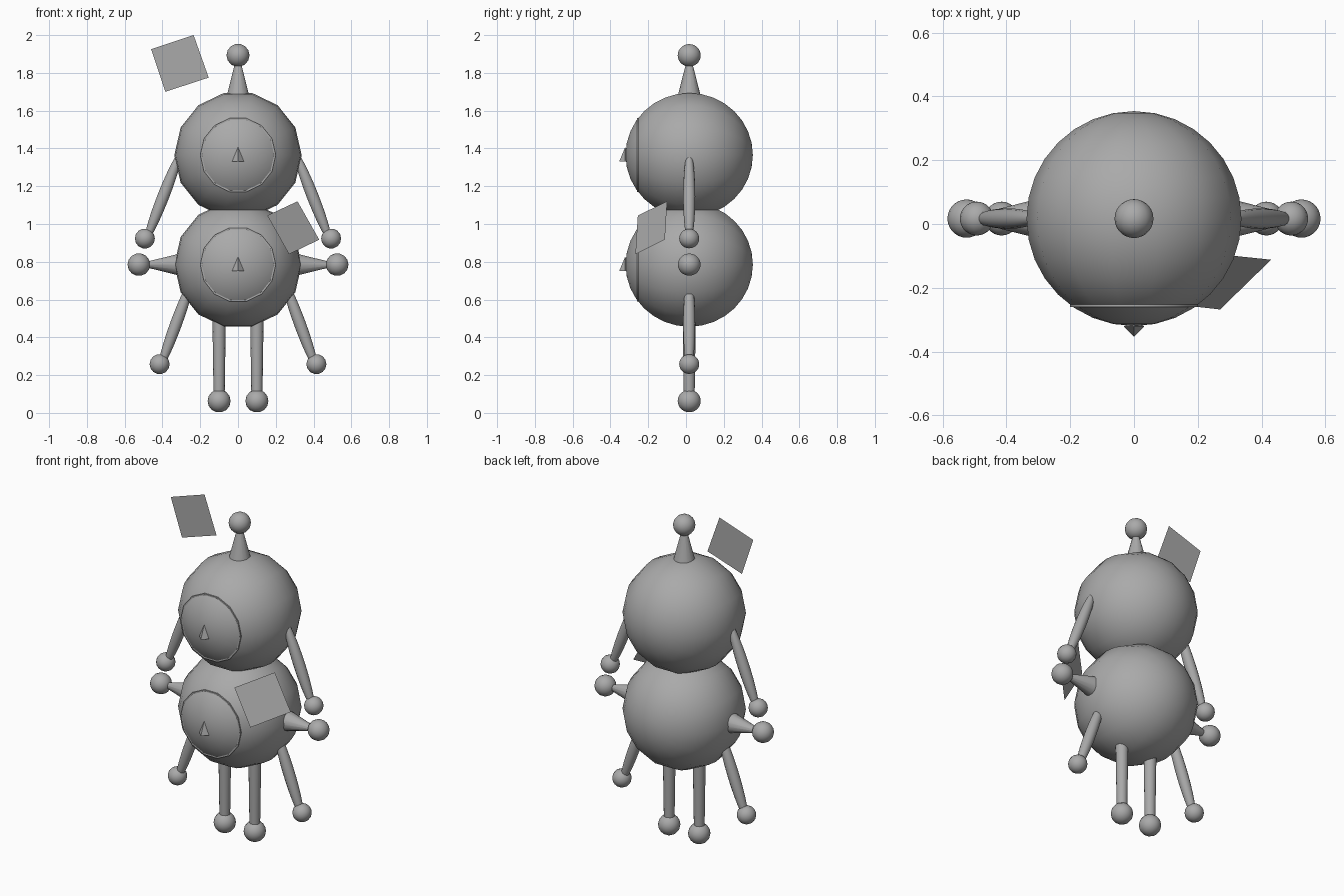
import bpy
import math
from mathutils import Vector

cube = bpy.data.objects.get("Cube")
if cube:
    bpy.data.objects.remove(cube)

grey = bpy.data.materials.new("medium grey")
grey.use_nodes = True
grey.diffuse_color = (0.4, 0.4, 0.4, 1)
grey.node_tree.nodes["Principled BSDF"].inputs["Base Color"].default_value = (0.4, 0.4, 0.4, 1)

MID_Y = 0.017
SIDES = 14


def finish(name, smooth=True):
    ob = bpy.context.object
    ob.name = name
    ob.data.name = name
    ob.data.materials.append(grey)
    if smooth:
        bpy.ops.object.shade_smooth_by_angle(angle=math.radians(40))
    return ob


def aim(start, end):
    return (end - start).to_track_quat("Z", "X").to_euler()


def ball(name, centre, radius, rings=14):
    # poles run front to back, with a corner on each side
    bpy.ops.mesh.primitive_uv_sphere_add(segments=SIDES, ring_count=rings, radius=radius,
                                         location=centre, rotation=(math.pi / 2, math.pi / 2, 0))
    return finish(name)


def taper(name, start, end, r1, r2, sides=SIDES, smooth=True):
    a, b = Vector(start), Vector(end)
    bpy.ops.mesh.primitive_cone_add(vertices=sides, radius1=r1, radius2=r2, depth=(b - a).length,
                                    location=(a + b) / 2, rotation=aim(a, b))
    return finish(name, smooth)


def spindle(name, start, end, radius):
    # long ellipsoid between two points
    a, b = Vector(start), Vector(end)
    bpy.ops.mesh.primitive_uv_sphere_add(segments=SIDES, ring_count=20, radius=1,
                                         location=(a + b) / 2, rotation=aim(a, b))
    bpy.context.object.scale = (radius, radius, (b - a).length / 2)
    return finish(name)


def plate(name, corners):
    mesh = bpy.data.meshes.new(name)
    mesh.from_pydata(corners, [], [range(len(corners))])
    mesh.materials.append(grey)
    bpy.context.collection.objects.link(bpy.data.objects.new(name, mesh))


# head and body: round ball, front disc, little pointed nose
for part, z in (("head", 1.365), ("body", 0.785)):
    ball(part, (0, MID_Y, z), 0.337, rings=16)
    taper(part + "_front_disc", (0, -0.19, z), (0, -0.26, z), 0.2, 0.2)
    taper(part + "_nose", (0, -0.322, z - 0.035), (0, -0.322, z + 0.042), 0.032, 0, 4, False)

# antenna
taper("antenna", (0, MID_Y, 1.67), (0, MID_Y, 1.9), 0.063, 0.004)
ball("antenna_ball", (0, MID_Y, 1.893), 0.061)

# limbs on both sides
for side, s in (("left", 1), ("right", -1)):
    spindle(side + "_upper_arm", (s * 0.3, MID_Y, 1.39), (s * 0.492, MID_Y, 0.9), 0.032)
    ball(side + "_upper_arm_ball", (s * 0.493, MID_Y, 0.923), 0.053)

    taper(side + "_side_cone", (s * 0.3, MID_Y, 0.785), (s * 0.53, MID_Y, 0.785), 0.062, 0.004)
    ball(side + "_side_ball", (s * 0.525, MID_Y, 0.785), 0.06)

    spindle(side + "_lower_arm", (s * 0.235, MID_Y, 0.725), (s * 0.42, MID_Y, 0.22), 0.032)
    ball(side + "_lower_arm_ball", (s * 0.415, MID_Y, 0.258), 0.053)

    taper(side + "_leg", (s * 0.1, MID_Y, 0.53), (s * 0.1, MID_Y, 0.06), 0.036, 0.029)
    ball(side + "_foot_ball", (s * 0.1, MID_Y, 0.063), 0.061)

# two loose flat squares
plate("upper_square", [(-0.46, MID_Y, 1.925), (-0.385, MID_Y, 1.7),
                       (-0.155, MID_Y, 1.775), (-0.235, MID_Y, 2.0)])
plate("front_square", [(0.155, -0.255, 1.045), (0.27, -0.268, 0.84),
                       (0.43, -0.112, 0.917), (0.315, -0.1, 1.12)])
